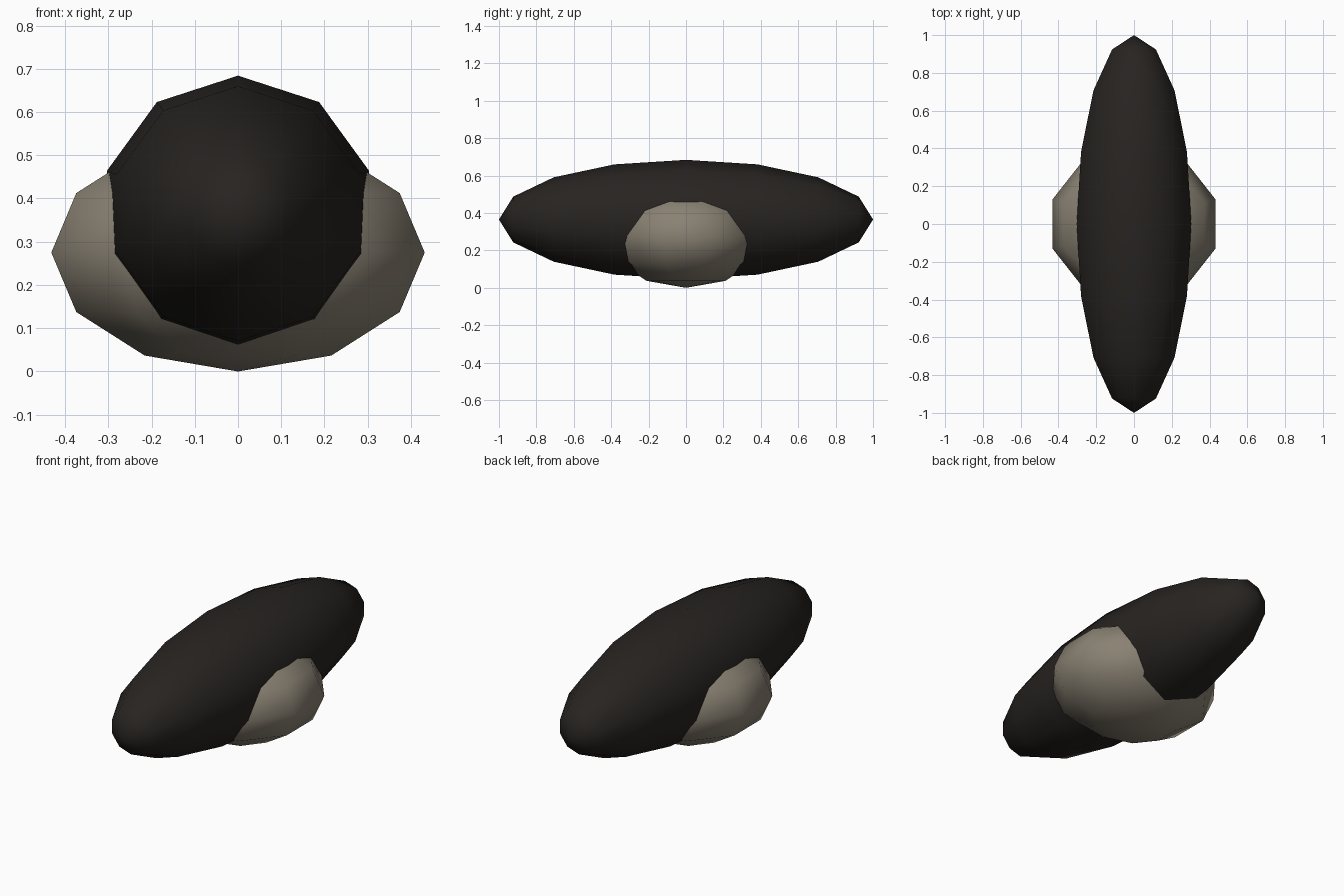
import bpy
from math import radians

if "Cube" in bpy.data.objects:
    bpy.data.objects.remove(bpy.data.objects["Cube"])


def material(name, color):
    m = bpy.data.materials.new(name)
    m.diffuse_color = color
    m.use_nodes = True
    m.node_tree.nodes["Principled BSDF"].inputs["Base Color"].default_value = m.diffuse_color
    return m


def ellipsoid(name, segments, rings, radii, z, rot_x, mat):
    bpy.ops.mesh.primitive_uv_sphere_add(
        segments=segments, ring_count=rings, radius=1, location=(0, 0, z))
    ob = bpy.context.object
    ob.name = name
    ob.scale = radii
    ob.rotation_euler.x = radians(rot_x)
    bpy.ops.object.transform_apply(location=False, rotation=True, scale=True)
    bpy.ops.object.shade_smooth()
    ob.data.materials.append(mat)
    return ob


dark = material("dark_shell", (0.02, 0.017, 0.015, 1))
pale = material("pale_belly", (0.25, 0.22, 0.17, 1))

# Long dark body with its poles at front and back
ellipsoid("body", 10, 8, (0.319, 0.319, 1.0), 0.365, 90, dark)

# Pale rounded belly, wider than the body, resting on the ground
ellipsoid("belly", 10, 6, (0.454, 0.42, 0.275), 0.275, 0, pale)
